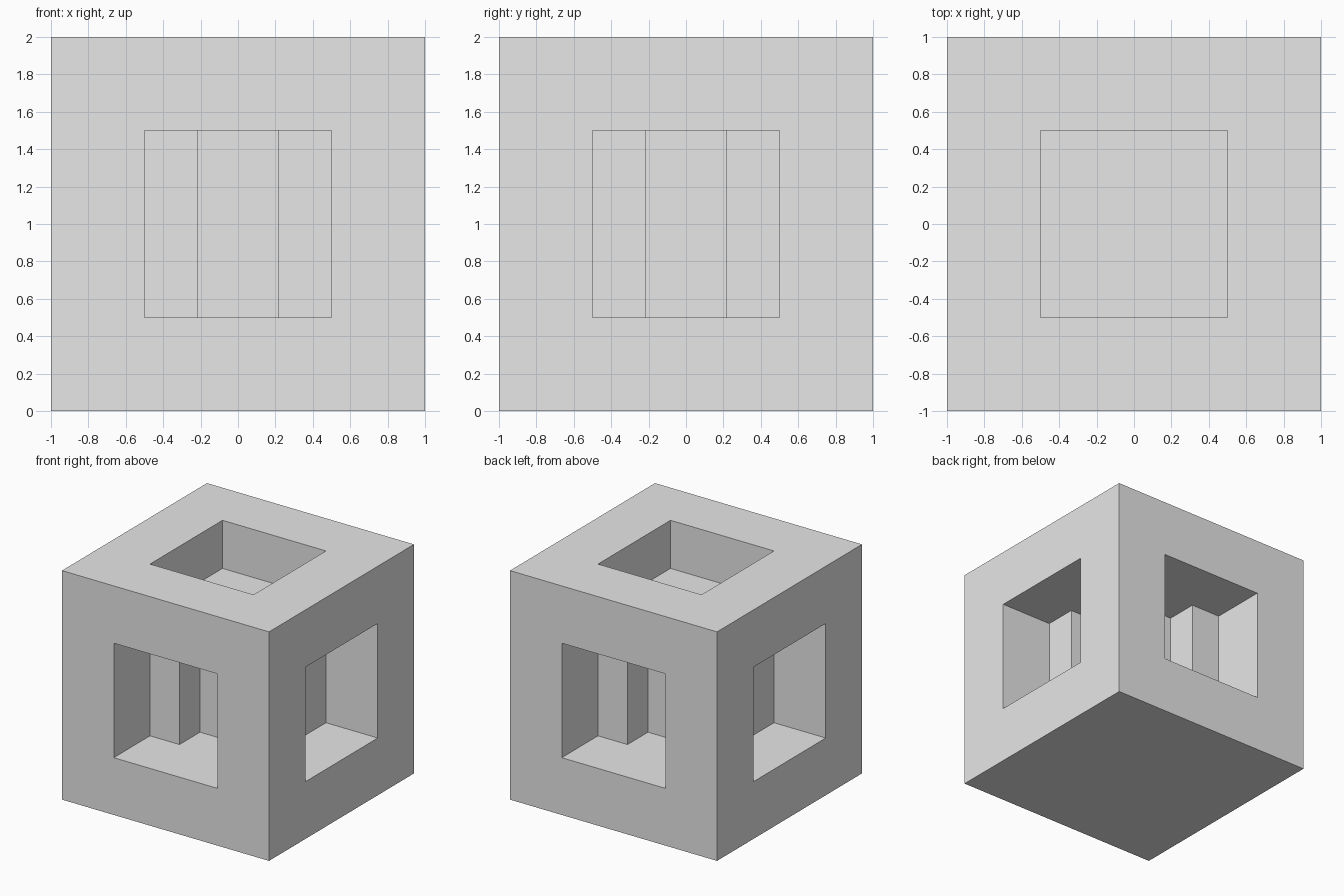
import bpy
from math import pi
from mathutils import Matrix, Vector

if "Cube" in bpy.data.objects:
    bpy.data.objects.remove(bpy.data.objects["Cube"], do_unlink=True)

grey = bpy.data.materials.new("light grey")
grey.use_nodes = True
grey.diffuse_color = (0.8, 0.8, 0.8, 1)
grey.node_tree.nodes["Principled BSDF"].inputs["Base Color"].default_value = (0.8, 0.8, 0.8, 1)


def box(name, low, high):
    """Axis-aligned box between two corners."""
    low, high = Vector(low), Vector(high)
    bpy.ops.mesh.primitive_cube_add(size=1)
    obj = bpy.context.object
    obj.name = name
    obj.data.transform(Matrix.Translation((low + high) / 2) @ Matrix.Diagonal((high - low).to_4d()))
    obj.data.materials.append(grey)
    return obj


def cut(target, cutter):
    """Subtract a box, then discard it."""
    cutter.hide_render = True
    mod = target.modifiers.new("cut", "BOOLEAN")
    mod.operation = "DIFFERENCE"
    mod.solver = "EXACT"
    mod.object = cutter
    bpy.context.view_layer.objects.active = target
    bpy.ops.object.modifier_apply(modifier=mod.name)
    bpy.data.objects.remove(cutter, do_unlink=True)


HALF, OPENING, CORE = 1.0, 0.5, 0.215
body = box("hollowed_cube", (-HALF, -HALF, 0), (HALF, HALF, 2))

# Square well in the top
cut(body, box("top_well", (-OPENING, -OPENING, 1.58), (OPENING, OPENING, 2.2)))

# Stepped window on each side: wide opening, then a narrow slot up to the core
for i in range(4):
    turn = Matrix.Rotation(i * pi / 2, 4, "Z")
    window = box("window", (-OPENING, -1.2, 0.5), (OPENING, -OPENING, 1.5))
    slot = box("slot", (-CORE, -0.7, 0.5), (CORE, -CORE - 0.002, 1.5))
    for cutter in (window, slot):
        cutter.data.transform(turn)
        cut(body, cutter)
